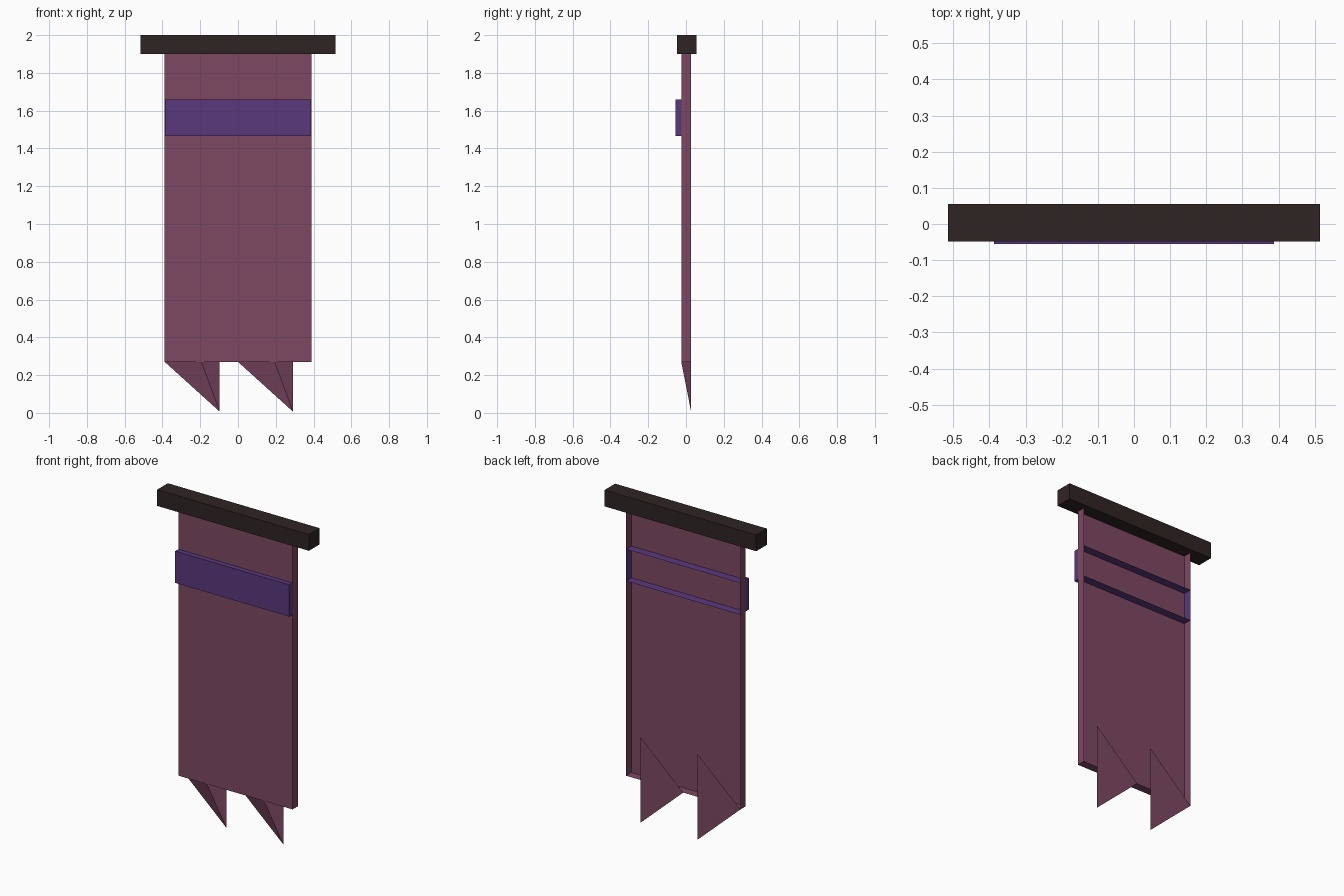
import bpy
import bmesh
from math import pi
from mathutils import Matrix, Vector

cube = bpy.data.objects.get("Cube")
if cube:
    bpy.data.objects.remove(cube, do_unlink=True)


def material(name, rgb):
    mat = bpy.data.materials.new(name)
    mat.use_nodes = True
    colour = (*rgb, 1.0)
    mat.diffuse_color = colour
    mat.node_tree.nodes["Principled BSDF"].inputs["Base Color"].default_value = colour
    return mat


cloth_red = material("faded maroon", (0.205, 0.065, 0.122))
band_purple = material("deep purple", (0.102, 0.040, 0.208))
dark_wood = material("dark wood", (0.028, 0.018, 0.017))


def finish(name, bm, mat):
    mesh = bpy.data.meshes.new(name)
    bm.to_mesh(mesh)
    bm.free()
    mesh.materials.append(mat)
    obj = bpy.data.objects.new(name, mesh)
    bpy.context.collection.objects.link(obj)
    return obj


def box(name, low, high, mat, open_back=False):
    low, high = Vector(low), Vector(high)
    bm = bmesh.new()
    bmesh.ops.create_cube(bm, size=1)
    bmesh.ops.scale(bm, vec=high - low, verts=bm.verts)
    bmesh.ops.translate(bm, vec=(low + high) / 2, verts=bm.verts)
    if open_back:
        bm.normal_update()
        back = [f for f in bm.faces if f.normal.y > 0.9]
        bmesh.ops.delete(bm, geom=back, context="FACES_ONLY")
    return finish(name, bm, mat)


def spike(name, x, z, mat):
    # Flattened three-sided cone, its base at the back and apex at the front
    bm = bmesh.new()
    bmesh.ops.create_cone(bm, cap_ends=True, segments=3, radius1=1, radius2=0, depth=1)
    bmesh.ops.remove_doubles(bm, verts=bm.verts, dist=0.001)
    # Turn one base corner towards -x, starting from wherever it lies
    corner = next(v.co for v in bm.verts if v.co.z < 0)
    turn = Matrix.Rotation(pi - Vector((1, 0)).angle_signed(corner.xy) * -1, 4, "Z")
    bmesh.ops.transform(bm, matrix=turn, verts=bm.verts)
    bmesh.ops.transform(bm, matrix=Matrix.Rotation(pi / 2, 4, "X"), verts=bm.verts)
    bmesh.ops.scale(bm, vec=(0.194, BACK - FRONT, 0.304), verts=bm.verts)
    bmesh.ops.translate(bm, vec=(x, (FRONT + BACK) / 2, z), verts=bm.verts)
    return finish(name, bm, mat)


WIDTH, FRONT, BACK, HEM = 0.388, -0.025, 0.027, 0.27

# Hanging cloth and its band, both hollow shells open at the back
box("cloth", (-WIDTH, FRONT, HEM), (WIDTH, BACK, 1.91), cloth_red, open_back=True)
inner = WIDTH - 0.001
box("band", (-inner, -0.056, 1.465), (inner, BACK, 1.66), band_purple, open_back=True)

# Wooden crossbar
box("crossbar", (-0.515, -0.048, 1.9), (0.515, 0.055, 2.0), dark_wood)

# Pointed tatters at the hem
for side, x in (("right", -0.194), ("left", 0.194)):
    spike(f"{side}_tatter", x, HEM, cloth_red)
